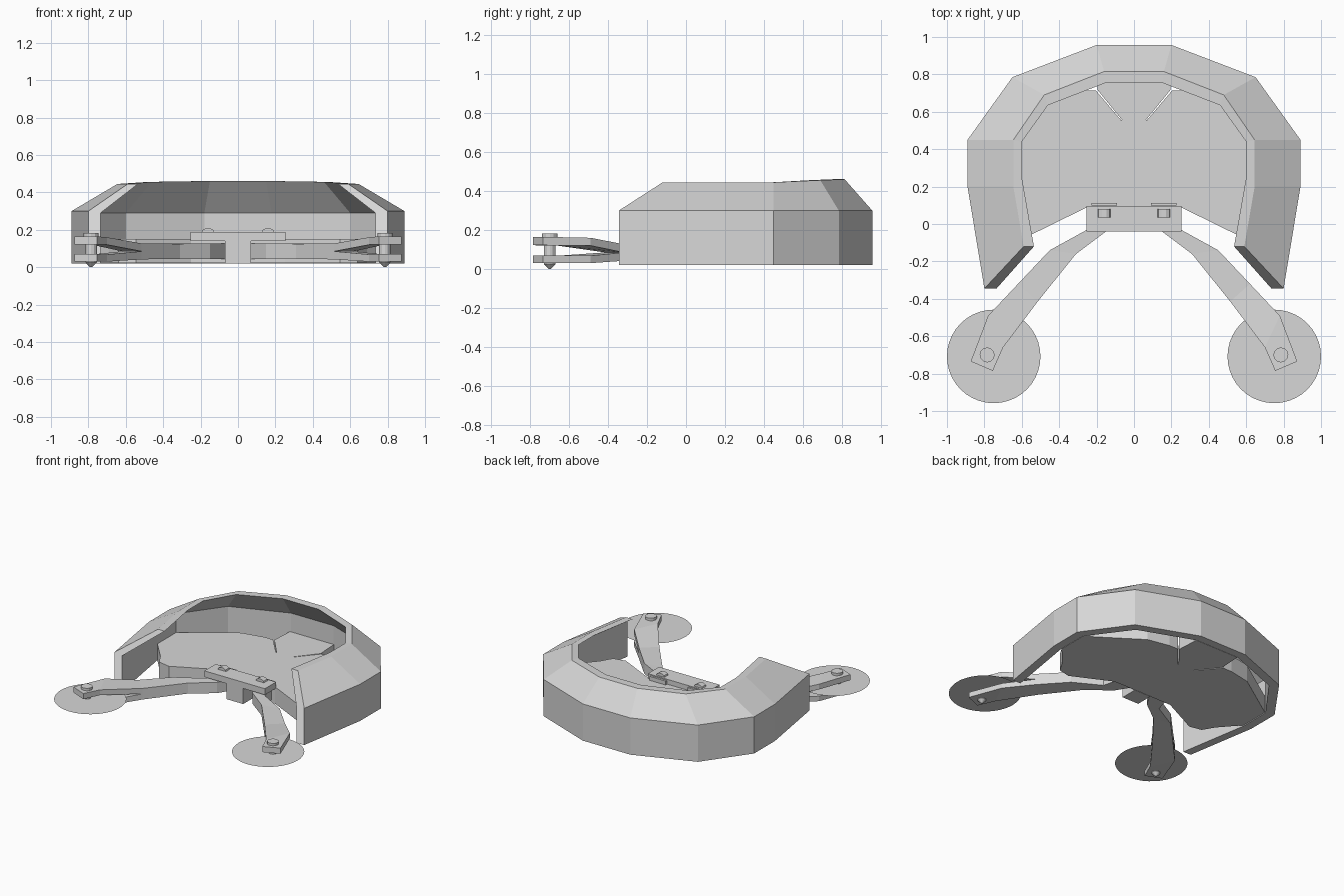
import bpy, bmesh, math

if "Cube" in bpy.data.objects:
    bpy.data.objects.remove(bpy.data.objects["Cube"])

grey = bpy.data.materials.new("light grey")
grey.diffuse_color = (0.68, 0.68, 0.68, 1)
grey.use_nodes = True
grey.node_tree.nodes["Principled BSDF"].inputs["Base Color"].default_value = grey.diffuse_color


def finish(name, bm):
    bmesh.ops.recalc_face_normals(bm, faces=bm.faces)
    me = bpy.data.meshes.new(name)
    bm.to_mesh(me)
    bm.free()
    ob = bpy.data.objects.new(name, me)
    me.materials.append(grey)
    bpy.context.collection.objects.link(ob)
    return ob


def loft(name, sections):
    """Skin a row of closed cross-sections and cap both ends."""
    bm = bmesh.new()
    rows = [[bm.verts.new(p) for p in s] for s in sections]
    n = len(rows[0])
    for a, b in zip(rows, rows[1:]):
        for i in range(n):
            j = (i + 1) % n
            bm.faces.new((a[i], a[j], b[j], b[i]))
    bm.faces.new(rows[0])
    bm.faces.new(rows[-1][::-1])
    return finish(name, bm)


def slab(name, outline, z0, z1):
    return loft(name, [[(x, y, z) for x, y in outline] for z in (z0, z1)])


def box(name, x0, x1, y0, y1, z0, z1):
    return slab(name, [(x0, y0), (x1, y0), (x1, y1), (x0, y1)], z0, z1)


def circle(cx, cy, r, n):
    return [(cx + r * math.cos(2 * math.pi * i / n), cy + r * math.sin(2 * math.pi * i / n))
            for i in range(n)]


def mirrored(half):
    return half + [(-x, y) for x, y in reversed(half)]


# Horseshoe shell: thin wall leaning inward above the shoulder
outer = mirrored([(.80, -.345), (.89, .20), (.89, .45), (.65, .785), (.20, .957)])
inner = mirrored([(.735, -.345), (.825, .20), (.825, .43), (.60, .735), (.18, .895)])
rim_out = mirrored([(.59, -.12), (.645, .20), (.645, .45), (.48, .69), (.16, .815)])
rim_in = mirrored([(.535, -.12), (.60, .25), (.60, .44), (.46, .635), (.15, .755)])
half_z = [.445, .445, .445, .456, .461]
rim_z = half_z + half_z[::-1]
loft("shell", [[(*o, .02), (*o, .30), (*a, z), (*b, z), (*i, .29), (*i, .02)]
               for o, i, a, b, z in zip(outer, inner, rim_out, rim_in, rim_z)])

# Floor plate with two narrow slits at the back
slab("floor_plate", mirrored([(.25, .09), (.545, -.055), (.64, -.035), (.69, .05), (.82, .20),
                              (.82, .43), (.45, .68), (.28, .715), (.205, .715), (.069, .555),
                              (.063, .555), (.195, .717), (.185, .89)]), .022, .15)

# Hinge bracket
box("bracket_top", -.255, .255, -.04, .095, .14, .187)
box("bracket_post", -.07, .07, -.038, .093, .02, .145)

# Arm stations: outer edge, inner edge, bottom z, fork bottom z, fork top z, top z
stations = [((.22, .09), (.07, .09), .045, .085, .085, .128),
            ((.25, -.03), (.15, -.04), .045, .085, .085, .128),
            ((.45, -.14), (.31, -.16), .045, .085, .085, .125),
            ((.62, -.32), (.515, -.415), .042, .085, .085, .127),
            ((.78, -.49), (.70, -.66), .03, .068, .12, .16),
            ((.873, -.735), (.755, -.785), .03, .07, .122, .165)]


def bar(name, s, rows, lo, hi):
    loft(name, [[(s * a[0], a[1], z0), (s * b[0], b[1], z0),
                 (s * b[0], b[1], z1), (s * a[0], a[1], z1)]
                for a, b, z0, z1 in ((r[0], r[1], r[lo], r[hi]) for r in rows)])


for s, side in ((1, "right"), (-1, "left")):
    bar(f"{side}_arm", s, stations[:4], 2, 5)
    bar(f"{side}_lower_prong", s, stations[3:], 2, 3)
    bar(f"{side}_upper_prong", s, stations[3:], 4, 5)
    # Pin with head and pointed foot
    pin = [(.006, .0), (.03, .025), (.03, .155), (.04, .16), (.04, .182)]
    loft(f"{side}_pin", [[(x, y, z) for x, y in circle(s * .785, -.70, r, 12)] for r, z in pin])
    # Paper-thin round pad
    bm = bmesh.new()
    bm.faces.new([bm.verts.new((x, y, .095)) for x, y in circle(s * .75, -.708, .25, 40)])
    finish(f"{side}_disc", bm)
    # Clip and lug on the bracket
    c = s * .16
    box(f"{side}_clip", c - .068, c + .068, .098, .113, .12, .18)
    loft(f"{side}_lug", [[(c - .036, y, .18), (c + .036, y, .18), (c + .03, y, .198),
                          (c + .012, y, .208), (c - .012, y, .208), (c - .03, y, .198)]
                         for y in (.035, .08)])
